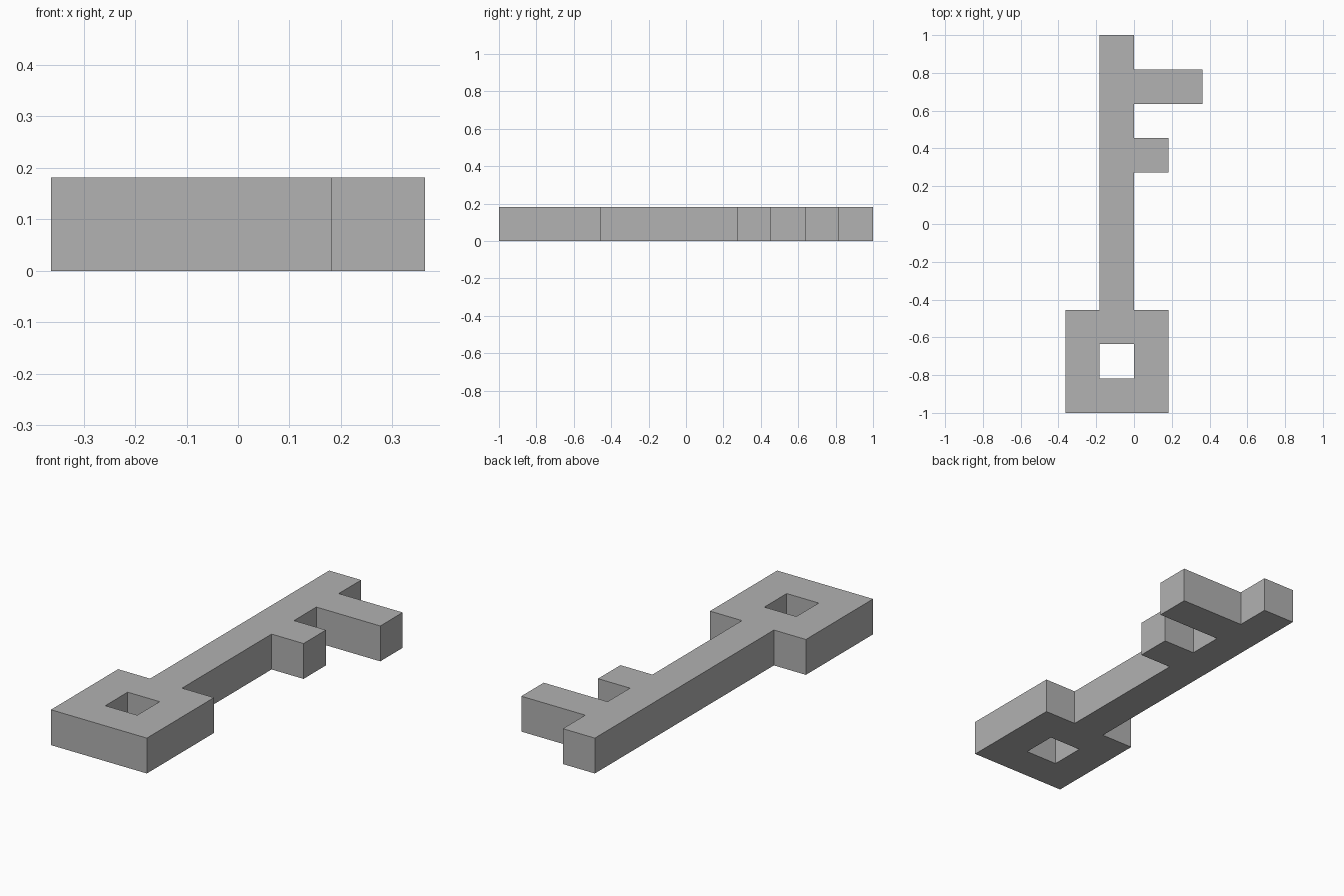
import bpy
import bmesh

if "Cube" in bpy.data.objects:
    bpy.data.objects.remove(bpy.data.objects["Cube"], do_unlink=True)

UNIT = 2 / 11  # the key is eleven square units long and four wide

grey = bpy.data.materials.new("plain grey")
grey.use_nodes = True
colour = (0.445, 0.445, 0.445, 1)
grey.diffuse_color = colour
grey.node_tree.nodes["Principled BSDF"].inputs["Base Color"].default_value = colour


def block(columns, rows):
    """Unit cells covering a rectangle of the key outline."""
    return {(c, r) for c in columns for r in rows}


# Square bow with a hole, long shaft, short and long tooth
bow = block(range(3), range(3)) - {(1, 1)}
shaft = block([1], range(3, 11))
short_tooth = block([2], [7])
long_tooth = block([2, 3], [9])
cells = bow | shaft | short_tooth | long_tooth

# Flat outline, one square per cell
bm = bmesh.new()
for c, r in sorted(cells):
    corners = [(c, r), (c + 1, r), (c + 1, r + 1), (c, r + 1)]
    bm.faces.new([bm.verts.new(((x - 2) * UNIT, y * UNIT - 1, 0)) for x, y in corners])
bmesh.ops.remove_doubles(bm, verts=bm.verts[:], dist=0.001)

# Thicken into one solid and merge the flat faces
result = bmesh.ops.extrude_face_region(bm, geom=bm.faces[:], use_keep_orig=True)
top = [v for v in result["geom"] if isinstance(v, bmesh.types.BMVert)]
bmesh.ops.translate(bm, verts=top, vec=(0, 0, UNIT))
bmesh.ops.recalc_face_normals(bm, faces=bm.faces[:])
bmesh.ops.dissolve_limit(bm, angle_limit=0.01, verts=bm.verts[:], edges=bm.edges[:])

mesh = bpy.data.meshes.new("key")
bm.to_mesh(mesh)
bm.free()
mesh.materials.append(grey)
bpy.context.collection.objects.link(bpy.data.objects.new("key", mesh))
